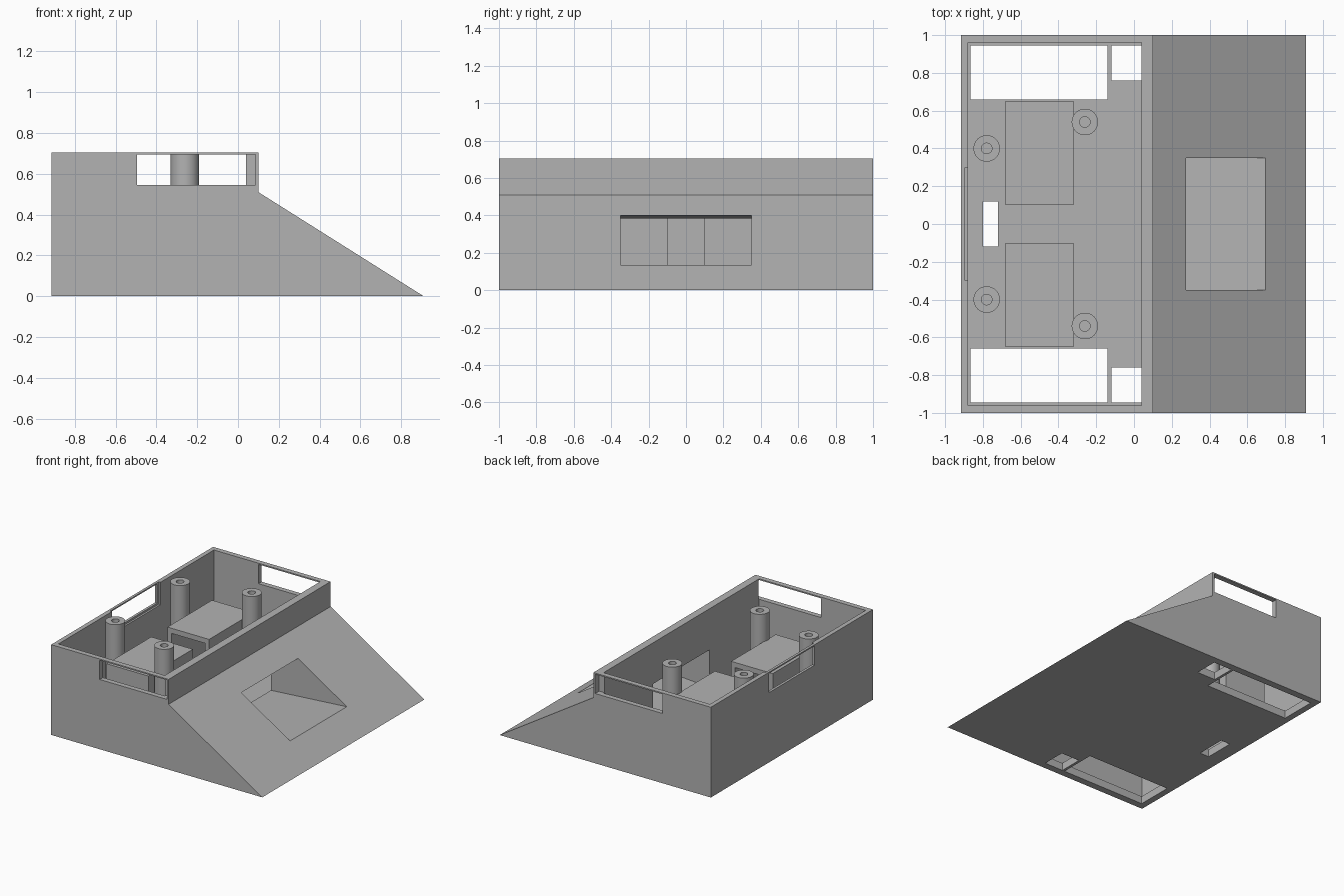
import bpy, bmesh, math
from mathutils import Matrix

if "Cube" in bpy.data.objects:
    bpy.data.objects.remove(bpy.data.objects["Cube"], do_unlink=True)

grey = bpy.data.materials.new("plain_grey")
grey.use_nodes = True
colour = (0.45, 0.45, 0.45, 1)
grey.diffuse_color = colour
grey.node_tree.nodes["Principled BSDF"].inputs["Base Color"].default_value = colour

FLOOR = 0.06
RIM = 0.705


def finish(name, bm):
    bmesh.ops.recalc_face_normals(bm, faces=bm.faces)
    mesh = bpy.data.meshes.new(name)
    bm.to_mesh(mesh)
    bm.free()
    mesh.materials.append(grey)
    obj = bpy.data.objects.new(name, mesh)
    bpy.context.collection.objects.link(obj)
    return obj


def prism(name, profile, y0, y1):
    """Extrude an x-z profile along y."""
    bm = bmesh.new()
    face = bm.faces.new([bm.verts.new((x, y0, z)) for x, z in profile])
    out = bmesh.ops.extrude_face_region(bm, geom=[face])
    verts = [v for v in out["geom"] if isinstance(v, bmesh.types.BMVert)]
    bmesh.ops.translate(bm, verts=verts, vec=(0, y1 - y0, 0))
    return finish(name, bm)


def box(name, x, y, z):
    return prism(name, [(x[0], z[0]), (x[1], z[0]), (x[1], z[1]), (x[0], z[1])], *y)


def cut(target, cutter):
    cutter.hide_render = True
    mod = target.modifiers.new("cut", "BOOLEAN")
    mod.operation = "DIFFERENCE"
    mod.solver = "EXACT"
    mod.object = cutter
    bpy.context.view_layer.objects.active = target
    bpy.ops.object.modifier_apply(modifier=mod.name)
    bpy.data.objects.remove(cutter, do_unlink=True)


def mirrored(lo, hi, side):
    return tuple(sorted((lo * side, hi * side)))


# Wedge-fronted housing with an open tray
housing = prism("housing", [(-0.915, 0), (0.91, 0), (0.10, 0.51), (0.10, RIM), (-0.915, RIM)], -1, 1)
cut(housing, box("tray_cutter", (-0.88, 0.04), (-0.96, 0.96), (FLOOR, 0.9)))

# Slightly tilted passage through the sloped side
cut(housing, prism("passage_cutter", [(-0.1, 0.08), (0.04, 0.088), (1.0, 0.157), (1.0, 0.45),
                                      (0.27, 0.40), (0.04, 0.384), (-0.1, 0.375)], -0.35, 0.35))

# End windows and floor openings, on both ends
for side in (-1, 1):
    cut(housing, box("window_cutter", (-0.495, 0.085), mirrored(0.95, 1.1, side), (0.545, 0.695)))
    cut(housing, box("large_opening_cutter", (-0.865, -0.14), mirrored(0.66, 0.945, side), (-0.1, 0.2)))
    cut(housing, box("small_opening_cutter", (-0.12, 0.04), mirrored(0.76, 0.945, side), (-0.1, 0.2)))
cut(housing, box("slot_cutter", (-0.80, -0.72), (-0.118, 0.118), (-0.1, 0.2)))

# Long-side window with a shallow inner recess
cut(housing, box("recess_cutter", (-0.895, -0.8), (-0.3, 0.3), (0.53, 0.9)))
cut(housing, box("long_window_cutter", (-1.1, -0.8), (-0.28, 0.28), (0.545, 0.695)))

# Hollow raised platforms, open toward the middle
for side, label in ((-1, "front"), (1, "back")):
    platform = box(label + "_platform", (-0.68, -0.32), mirrored(0.10, 0.65, side), (FLOOR, 0.485))
    cut(platform, box("hollow_cutter", (-0.645, -0.355), mirrored(0.0, 0.615, side), (0.0, 0.445)))


def boss(name, x, y):
    """Round post with a bore, turned from a profile."""
    bm = bmesh.new()
    profile = [(0, 0.35), (0.028, 0.35), (0.028, 0.7), (0.07, 0.7), (0.07, FLOOR), (0, FLOOR)]
    verts = [bm.verts.new((r, 0, z)) for r, z in profile]
    edges = [bm.edges.new(pair) for pair in zip(verts, verts[1:])]
    bmesh.ops.spin(bm, geom=verts + edges, cent=(0, 0, 0), axis=(0, 0, 1),
                   angle=math.tau, steps=40, use_merge=True)
    bmesh.ops.remove_doubles(bm, verts=bm.verts, dist=0.0005)
    bmesh.ops.transform(bm, matrix=Matrix.Translation((x, y, 0)), verts=bm.verts)
    obj = finish(name, bm)
    bpy.ops.object.select_all(action="DESELECT")
    obj.select_set(True)
    bpy.context.view_layer.objects.active = obj
    bpy.ops.object.shade_smooth_by_angle(angle=math.radians(35))


# Screw posts
for side, label in ((-1, "front"), (1, "back")):
    boss(label + "_outer_post", -0.26, 0.54 * side)
    boss(label + "_inner_post", -0.78, 0.40 * side)
